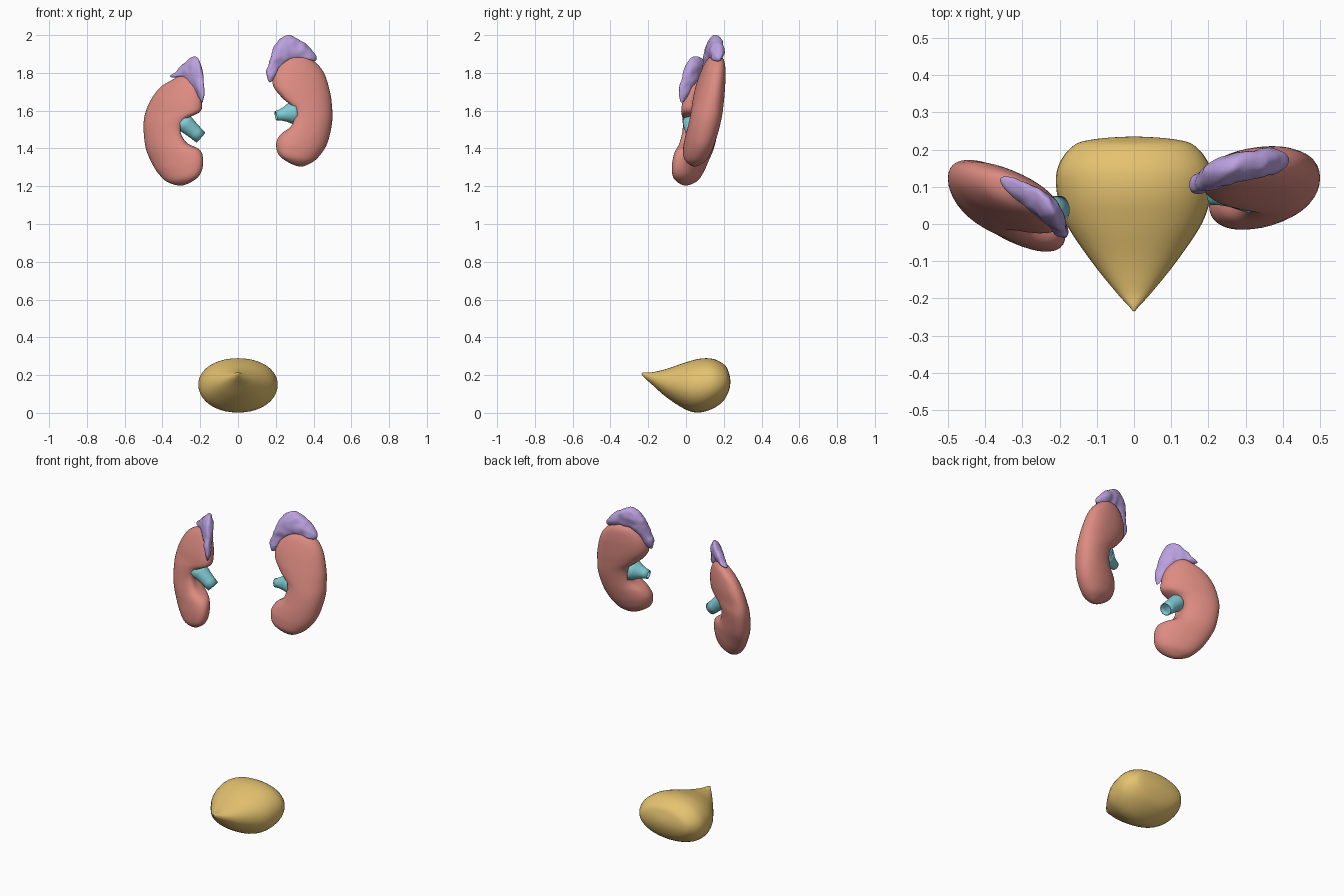
import bpy, bmesh, math
from mathutils import Vector, noise


def material(name, rgb):
    m = bpy.data.materials.new(name)
    m.diffuse_color = (*rgb, 1)
    return m


RED = material("kidney_red", (0.72, 0.26, 0.22))
PURPLE = material("gland_purple", (0.50, 0.36, 0.75))
CYAN = material("pelvis_cyan", (0.22, 0.62, 0.68))
GOLD = material("bladder_gold", (0.78, 0.54, 0.16))


def finish(name, bm, mat):
    bmesh.ops.recalc_face_normals(bm, faces=bm.faces)
    for f in bm.faces:
        f.smooth = True
    me = bpy.data.meshes.new(name)
    bm.to_mesh(me)
    bm.free()
    me.materials.append(mat)
    ob = bpy.data.objects.new(name, me)
    bpy.context.collection.objects.link(ob)
    return ob


def spline(p0, p1, p2, p3, t):
    return [0.5 * (2 * b + (c - a) * t + (2 * a - 5 * b + 4 * c - d) * t * t
                   + (3 * b - a - 3 * c + d) * t ** 3)
            for a, b, c, d in zip(p0, p1, p2, p3)]


# Closed loft. Row = outer edge u,v / inner edge u,v / half thickness / inner dent.
# The first and last rows are poles; the mirrored ghost rows round them off.
def loft(name, rows, place, mat, steps=6, sides=40, power=0.92, rough=0.0):
    rows = [list(r) + [0] * (6 - len(r)) for r in rows]
    ghost = lambda r: [r[2], r[3], r[0], r[1], -r[4], r[5]]
    rr = [ghost(rows[1])] + rows + [ghost(rows[-2])]
    bm = bmesh.new()

    def vert(u, v, w):
        p = Vector(place(u, v, w))
        if rough:
            p += rough * noise.noise_vector(p * 28)
        return bm.verts.new(p)

    rings = []
    for i in range(1, len(rr) - 2):
        for s in range(steps):
            if i == 1 and s == 0:
                continue
            a, b, c, d, th, dent = spline(*rr[i - 1:i + 3], s / steps)
            ring = []
            for k in range(sides):
                ang = 2 * math.pi * k / sides
                co, si = math.cos(ang), math.sin(ang)
                e = math.copysign(abs(co) ** power, co)
                w = th * math.copysign(abs(si) ** power, si)
                e = e / 2 + dent * max(0, -co) ** 6
                ring.append(vert((a + c) / 2 + (a - c) * e, (b + d) / 2 + (b - d) * e, w))
            rings.append(ring)
    for r0, r1 in zip(rings, rings[1:]):
        for k in range(sides):
            n = (k + 1) % sides
            bm.faces.new((r0[k], r0[n], r1[n], r1[k]))
    for pole, ring in ((rows[0], rings[0]), (rows[-1], rings[-1])):
        tip = vert(pole[0], pole[1], 0)
        for k in range(sides):
            bm.faces.new((tip, ring[k], ring[(k + 1) % sides]))
    return finish(name, bm, mat)


# Slanted sheet on which a part lies: y depends on x and z
def slant(x0, z0, y0, sx, sz):
    return lambda u, v, w: (u, y0 + sx * (u - x0) + sz * (v - z0) + w, v)


# Open funnel between two centres
def funnel(name, a, b, radii):
    a, b = Vector(a), Vector(b)
    q = (b - a).to_track_quat('Z', 'Y')
    bm = bmesh.new()
    rings = []
    for i, r in enumerate(radii):
        c = a.lerp(b, i / (len(radii) - 1))
        rings.append([bm.verts.new(c + q @ Vector((r * math.cos(k * math.pi / 16),
                                                   r * math.sin(k * math.pi / 16), 0)))
                      for k in range(32)])
    for r0, r1 in zip(rings, rings[1:]):
        for k in range(32):
            n = (k + 1) % 32
            bm.faces.new((r0[k], r0[n], r1[n], r1[k]))
    ob = finish(name, bm, CYAN)
    ob.modifiers.new("wall", 'SOLIDIFY').thickness = 0.005


# Kidneys
loft("left_kidney", [
    (.33, 1.90, .33, 1.90, 0),
    (.40, 1.865, .25, 1.875, .042),
    (.455, 1.80, .195, 1.81, .062),
    (.487, 1.70, .185, 1.735, .075),
    (.497, 1.63, .22, 1.67, .08, .05),
    (.50, 1.56, .272, 1.61, .082, .12),
    (.49, 1.49, .265, 1.53, .082, .10),
    (.47, 1.42, .22, 1.475, .08, .02),
    (.435, 1.365, .202, 1.42, .074),
    (.39, 1.325, .225, 1.355, .055),
    (.32, 1.305, .32, 1.305, 0)],
    slant(.34, 1.6, .105, .15, .2), RED)
loft("right_kidney", [
    (-.29, 1.795, -.29, 1.795, 0),
    (-.345, 1.765, -.245, 1.775, .035),
    (-.41, 1.725, -.205, 1.72, .055),
    (-.46, 1.66, -.192, 1.65, .07),
    (-.49, 1.59, -.20, 1.595, .075),
    (-.50, 1.53, -.255, 1.555, .08, .08),
    (-.497, 1.46, -.28, 1.50, .08, .12),
    (-.485, 1.39, -.26, 1.435, .08, .06),
    (-.455, 1.32, -.20, 1.39, .076),
    (-.42, 1.265, -.185, 1.32, .07),
    (-.37, 1.22, -.21, 1.25, .052),
    (-.29, 1.205, -.29, 1.205, 0)],
    slant(-.35, 1.5, .06, -.4, .15), RED)

# Adrenal glands capping the kidneys
loft("left_adrenal_gland", [
    (.165, 1.75, .165, 1.75, 0),
    (.15, 1.80, .195, 1.775, .022),
    (.165, 1.86, .215, 1.82, .03),
    (.195, 1.945, .245, 1.85, .037),
    (.26, 2.0, .28, 1.865, .038),
    (.33, 1.972, .33, 1.87, .037),
    (.39, 1.925, .38, 1.86, .03),
    (.416, 1.868, .416, 1.868, 0)],
    slant(.28, 1.92, .15, .22, .15), PURPLE, rough=.006)
loft("right_adrenal_gland", [
    (-.19, 1.645, -.19, 1.645, 0),
    (-.178, 1.70, -.215, 1.68, .024),
    (-.185, 1.79, -.24, 1.72, .034),
    (-.205, 1.87, -.255, 1.74, .036),
    (-.235, 1.888, -.27, 1.755, .036),
    (-.275, 1.86, -.295, 1.77, .034),
    (-.325, 1.81, -.33, 1.775, .024),
    (-.363, 1.782, -.363, 1.782, 0)],
    slant(-.235, 1.85, .048, -.68, .2), PURPLE, rough=.006)

# Renal pelvis funnels in the notches
funnel("left_renal_pelvis", (.30, .095, 1.59), (.20, .075, 1.573), (.068, .055, .04, .03, .025))
funnel("right_renal_pelvis", (-.30, .03, 1.55), (-.197, .04, 1.458), (.05, .047, .042, .038, .036))

# Bladder, lofted from the pointed front to the broad back
loft("bladder", [
    (-.235, .207, -.235, .207, 0),
    (-.222, .214, -.222, .188, .013),
    (-.18, .215, -.18, .15, .051),
    (-.10, .234, -.10, .08, .115),
    (0, .268, 0, .017, .182),
    (.08, .288, .07, .002, .206),
    (.15, .284, .14, .022, .207),
    (.205, .253, .195, .06, .175),
    (.226, .215, .224, .11, .125),
    (.235, .163, .235, .163, 0)],
    lambda u, v, w: (w, u, v), GOLD, power=0.95)
